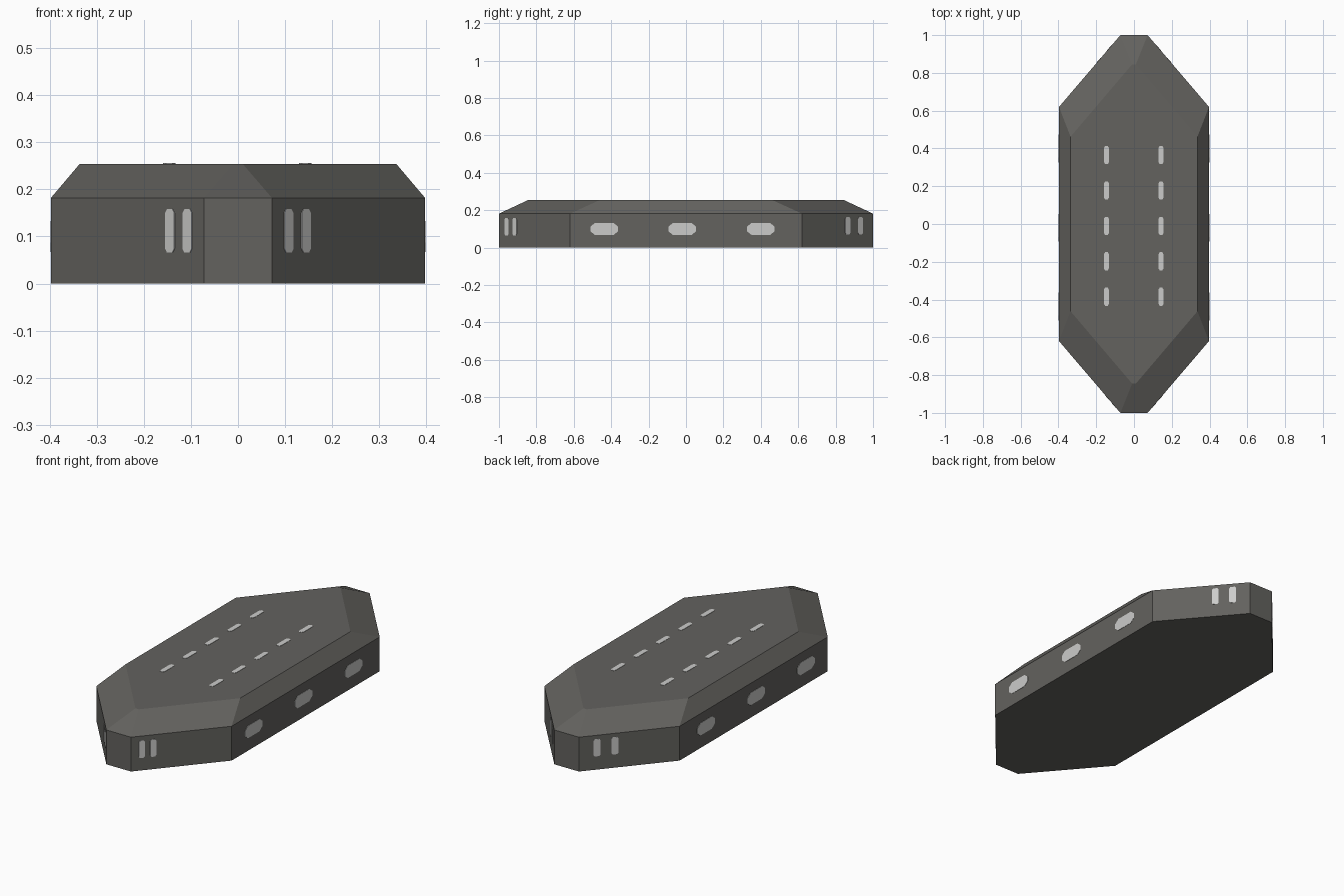
import bpy
import bmesh
from mathutils import Vector

if "Cube" in bpy.data.objects:
    bpy.data.objects.remove(bpy.data.objects["Cube"])


def material(name, rgb):
    m = bpy.data.materials.new(name)
    m.diffuse_color = (*rgb, 1.0)
    m.use_nodes = True
    m.node_tree.nodes["Principled BSDF"].inputs["Base Color"].default_value = m.diffuse_color
    return m


DARK = material("dark grey hull", (0.125, 0.122, 0.113))
LIGHT = material("pale window", (0.6, 0.6, 0.59))


def finish(bm, name, mat):
    bmesh.ops.recalc_face_normals(bm, faces=bm.faces)
    me = bpy.data.meshes.new(name)
    bm.to_mesh(me)
    bm.free()
    me.materials.append(mat)
    ob = bpy.data.objects.new(name, me)
    bpy.context.collection.objects.link(ob)
    return ob


def octagon(tip_x, tip_y, side_x, side_y):
    """Long eight-sided outline, counter-clockwise."""
    q = [(side_x, -side_y), (side_x, side_y), (tip_x, tip_y), (-tip_x, tip_y)]
    return q + [(-x, -y) for x, y in q]


# Hull: upright walls, then a bevelled deck
bm = bmesh.new()
rings = []
for outline, z in ((octagon(0.072, 1.0, 0.397, 0.62), 0.0),
                   (octagon(0.072, 1.0, 0.397, 0.62), 0.182),
                   (octagon(0.01, 0.845, 0.336, 0.462), 0.254)):
    rings.append([bm.verts.new((x, y, z)) for x, y in outline])
for a, b in zip(rings, rings[1:]):
    for i in range(8):
        j = (i + 1) % 8
        bm.faces.new((a[i], a[j], b[j], b[i]))
bm.faces.new(rings[0][::-1])
bm.faces.new(rings[-1])
finish(bm, "hull", DARK)


def plate(bm, centre, u, v, w, h, cut_u, cut_v):
    """Thin plate with clipped corners, raised slightly off the hull."""
    u, v = Vector(u).normalized(), Vector(v).normalized()
    n = u.cross(v)
    a, b = w / 2, h / 2
    pts = [(a, -b + cut_v), (a, b - cut_v), (a - cut_u, b), (-a + cut_u, b),
           (-a, b - cut_v), (-a, -b + cut_v), (-a + cut_u, -b), (a - cut_u, -b)]
    low, top = [[bm.verts.new(Vector(centre) + u * x + v * y + n * d) for x, y in pts]
                for d in (-0.001, 0.0015)]
    bm.faces.new(top)
    bm.faces.new(low[::-1])
    for i in range(8):
        j = (i + 1) % 8
        bm.faces.new((low[i], low[j], top[j], top[i]))


# Side windows
bm = bmesh.new()
for s in (1, -1):
    for y in (-0.437, -0.02, 0.4):
        plate(bm, (s * 0.397, y, 0.1), (0, s, 0), (0, 0, 1), 0.147, 0.066, 0.025, 0.02)
finish(bm, "side_windows", LIGHT)

# Bow and stern windows on the slanted end walls
bm = bmesh.new()
for s in (1, -1):
    for end, xs, z, w in ((-1, (0.107, 0.144), 0.112, 0.03), (1, (0.13, 0.188), 0.117, 0.035)):
        for x in xs:
            y = end * (1.0 - (x - 0.072) / 0.325 * 0.38)
            along = Vector((s * 0.325, -end * 0.38, 0)) * (-s * end)
            plate(bm, (s * x, y, z), along, (0, 0, 1), w, 0.092, 0.006, 0.008)
finish(bm, "end_windows", LIGHT)

# Deck lights in two rows
bm = bmesh.new()
for x in (-0.146, 0.143):
    for i in range(5):
        plate(bm, (x, -0.385 + 0.1875 * i, 0.254), (1, 0, 0), (0, 1, 0), 0.026, 0.096, 0.006, 0.01)
finish(bm, "deck_lights", LIGHT)
